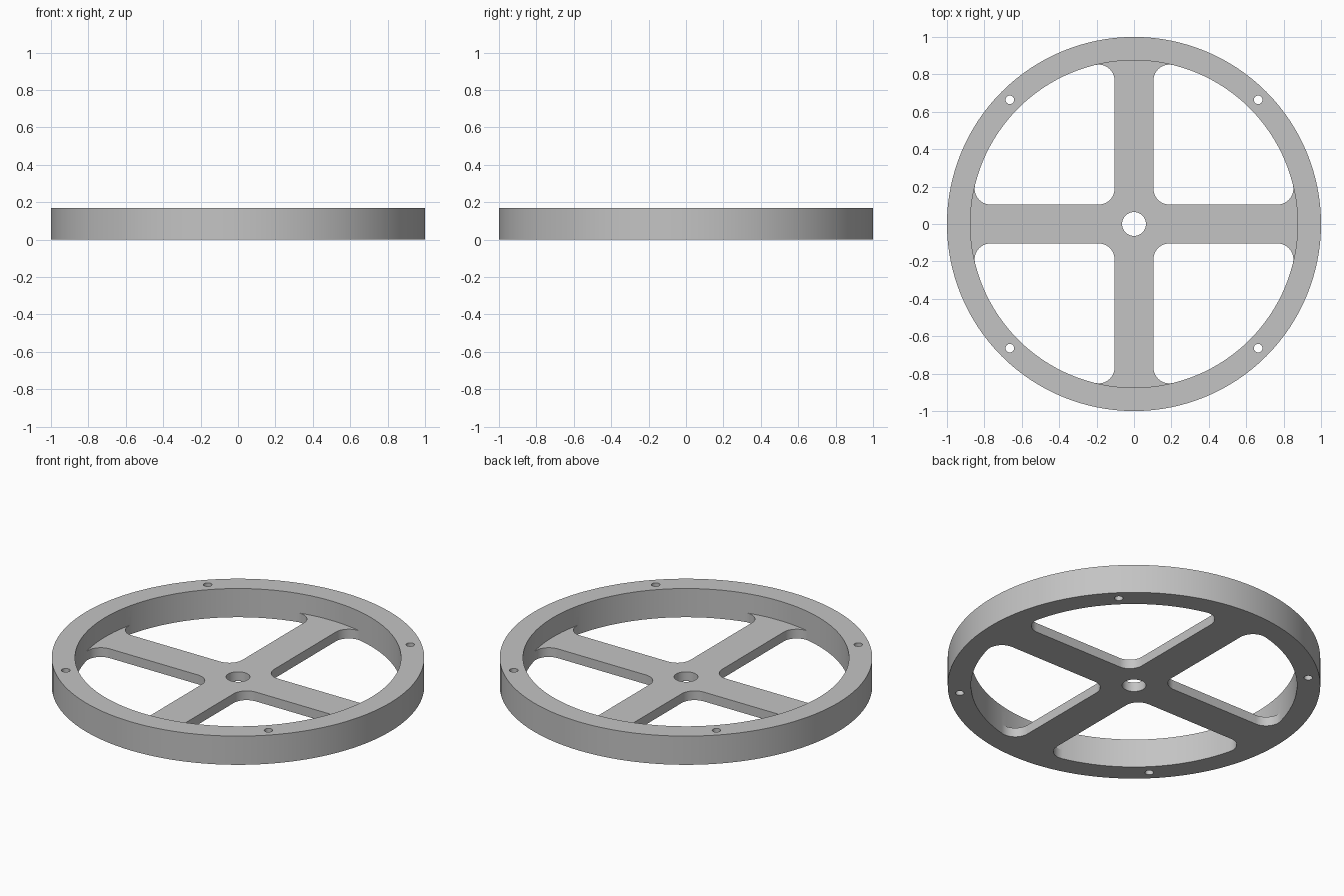
import bpy
import bmesh
from math import cos, sin, pi, sqrt, atan2
from mathutils import Vector, Matrix

if "Cube" in bpy.data.objects:
    bpy.data.objects.remove(bpy.data.objects["Cube"])

HEIGHT, WEB = 0.17, 0.055      # rim height, spoke thickness
BORE, HALF, FILLET = 0.875, 0.104, 0.085

grey = bpy.data.materials.new("plain grey")
grey.use_nodes = True
colour = (0.55, 0.55, 0.55, 1)
grey.diffuse_color = colour
grey.node_tree.nodes["Principled BSDF"].inputs["Base Color"].default_value = colour


def prism(name, points, z0, z1):
    """Solid made by raising a closed outline from z0 to z1."""
    bm = bmesh.new()
    face = bm.faces.new([bm.verts.new((x, y, z0)) for x, y in points])
    top = bmesh.ops.extrude_face_region(bm, geom=[face])["geom"]
    bmesh.ops.translate(bm, vec=(0, 0, z1 - z0),
                        verts=[v for v in top if isinstance(v, bmesh.types.BMVert)])
    bmesh.ops.recalc_face_normals(bm, faces=bm.faces)
    mesh = bpy.data.meshes.new(name)
    bm.to_mesh(mesh)
    bm.free()
    mesh.materials.append(grey)
    obj = bpy.data.objects.new(name, mesh)
    bpy.context.collection.objects.link(obj)
    return obj


def arc(cx, cy, r, a0, a1, n):
    return [(cx + r * cos(a0 + (a1 - a0) * i / n), cy + r * sin(a0 + (a1 - a0) * i / n))
            for i in range(n + 1)]


def circle(r, n, x=0, y=0):
    return arc(x, y, r, 0, 2 * pi, n)[:-1]


def combine(target, tool, operation):
    """Apply a boolean and remove the tool."""
    mod = target.modifiers.new(operation.lower(), 'BOOLEAN')
    mod.operation, mod.solver, mod.object = operation, 'EXACT', tool
    bpy.context.view_layer.objects.active = target
    bpy.ops.object.modifier_apply(modifier=mod.name)
    bpy.data.objects.remove(tool)


# Rim: a tall ring
wheel = prism("spoked_wheel", circle(1, 128), 0, HEIGHT)
combine(wheel, prism("bore_cutter", circle(BORE, 128), -0.1, HEIGHT + 0.1), 'DIFFERENCE')

# Spokes: one quarter of the cross outline, repeated by rotation
c = HALF + FILLET
reach = sqrt((BORE - FILLET) ** 2 - c ** 2)
lean = atan2(c, reach)
end = 0.92
quarter = [(end * cos(lean), end * sin(lean))]
quarter += arc(reach, c, FILLET, lean, -pi / 2, 14)     # flare into the rim
quarter += arc(c, c, FILLET, -pi / 2, -pi, 10)          # corner by the hub
quarter += arc(c, reach, FILLET, -pi, -pi * 1.5 - lean, 14)
quarter += [(end * sin(lean), end * cos(lean))]
outline = []
for k in range(4):
    turn = Matrix.Rotation(k * pi / 2, 2)
    outline += [tuple(turn @ Vector(p)) for p in quarter]
combine(wheel, prism("spokes", outline, 0, WEB), 'UNION')

# Axle hole and four bolt holes
combine(wheel, prism("axle_cutter", circle(0.064, 40), -0.1, HEIGHT), 'DIFFERENCE')
for sx in (-1, 1):
    for sy in (-1, 1):
        hole = circle(0.023, 24, 0.664 * sx, 0.664 * sy)
        combine(wheel, prism("bolt_cutter", hole, -0.1, HEIGHT + 0.1), 'DIFFERENCE')

bpy.ops.object.select_all(action='DESELECT')
wheel.select_set(True)
bpy.context.view_layer.objects.active = wheel
bpy.ops.object.shade_smooth_by_angle(angle=pi / 6)
